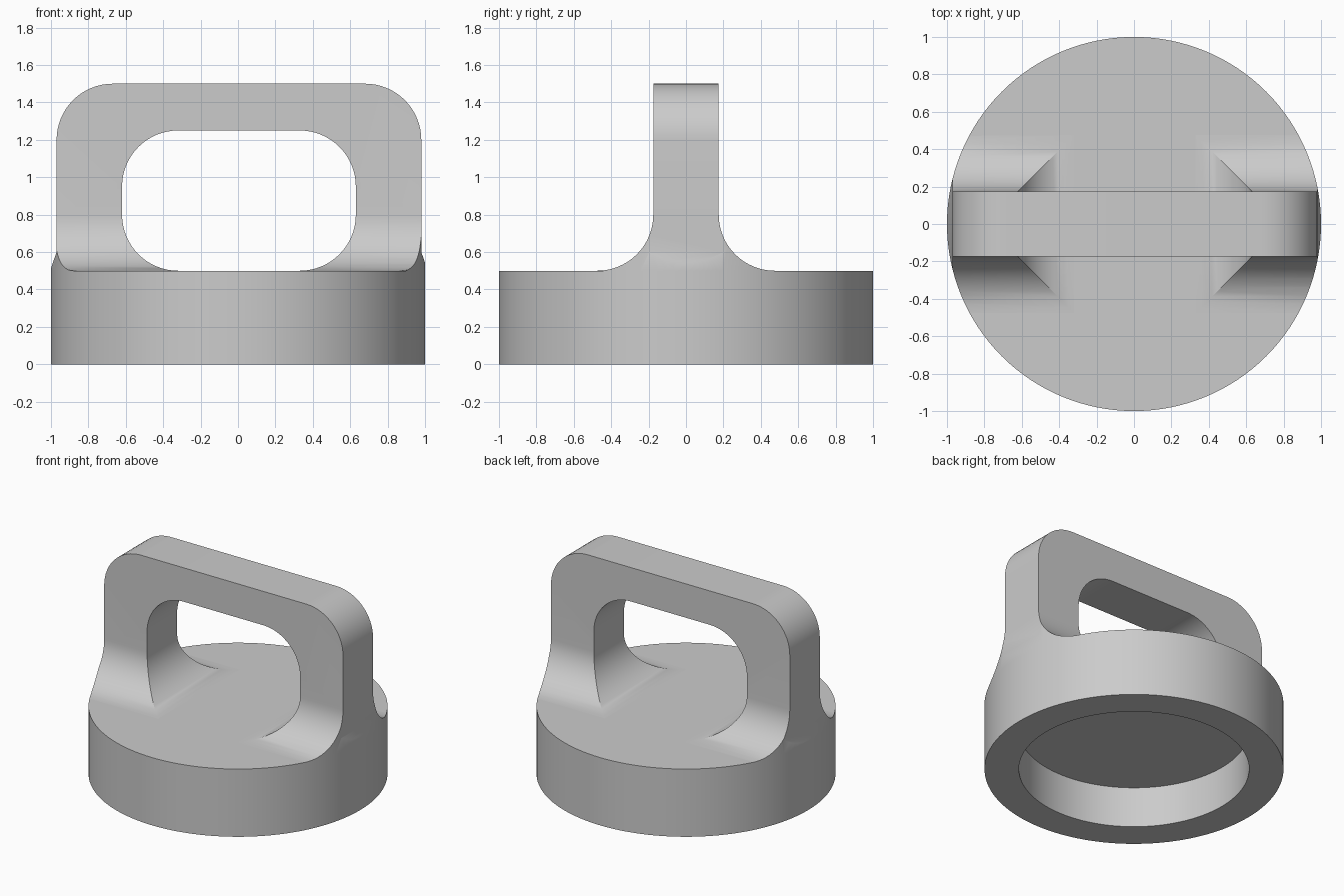
import bpy
import bmesh
from math import sin, cos, pi, radians

cube = bpy.data.objects.get("Cube")
if cube:
    bpy.data.objects.remove(cube, do_unlink=True)

SEG = 128        # sides of the round base
TOP = 0.5        # height of the base
FIL = 0.3        # radius shared by all fillets and corners
THICK = 0.175    # half thickness of the handle
SHIFT = 0.005    # handle sits slightly off centre

grey = bpy.data.materials.new("plain_grey")
grey.use_nodes = True
colour = (0.6, 0.6, 0.6, 1)
grey.diffuse_color = colour
grey.node_tree.nodes["Principled BSDF"].inputs["Base Color"].default_value = colour


def arc(cx, cz, start, end, steps=16):
    angles = [radians(start + (end - start) * i / steps) for i in range(steps + 1)]
    return [(cx + FIL * cos(a), cz + FIL * sin(a)) for a in angles]


def flip(points):
    return [(-a, b) for a, b in reversed(points)]


def finish(name, bm):
    bmesh.ops.recalc_face_normals(bm, faces=bm.faces)
    mesh = bpy.data.meshes.new(name)
    bm.to_mesh(mesh)
    bm.free()
    mesh.materials.append(grey)
    obj = bpy.data.objects.new(name, mesh)
    bpy.context.collection.objects.link(obj)
    return obj


def prism(name, points, place, direction):
    """Extrude a flat outline; place maps each outline point into space."""
    bm = bmesh.new()
    face = bm.faces.new([bm.verts.new(place(a, b)) for a, b in points])
    new = bmesh.ops.extrude_face_region(bm, geom=[face])["geom"]
    verts = [g for g in new if isinstance(g, bmesh.types.BMVert)]
    bmesh.ops.translate(bm, verts=verts, vec=direction)
    return finish(name, bm)


def shade(obj):
    bpy.ops.object.select_all(action="DESELECT")
    obj.select_set(True)
    bpy.context.view_layer.objects.active = obj
    bpy.ops.object.shade_smooth_by_angle(angle=radians(25))


def circle(radius):
    return [(radius * cos(2 * pi * i / SEG), radius * sin(2 * pi * i / SEG))
            for i in range(SEG)]


# Round base with a recess underneath: closed rings joined in sequence
bm = bmesh.new()
rings = [[bm.verts.new((x, y, z)) for x, y in circle(r)]
         for r, z in [(1, TOP), (1, 0), (0.77, 0), (0.77, 0.3)]]
for upper, lower in zip(rings, rings[1:]):
    for i in range(SEG):
        j = (i + 1) % SEG
        bm.faces.new((upper[i], upper[j], lower[j], lower[i]))
bm.faces.new(rings[0])
bm.faces.new(rings[-1])
base = finish("base", bm)
shade(base)

# Handle arch seen from the front, with rounded corners and flared inner feet
outer = [(1.01, TOP), (0.975, 0.6)] + arc(0.675, 1.2, 0, 90)
inner = arc(0.325, 0.95, 90, 0) + arc(0.325, TOP + FIL, 0, -90)
outline = outer + flip(outer) + flip(inner) + inner
handle = prism("handle", outline, lambda x, z: (x + SHIFT, -0.7, z), (0, 1.4, 0))

# Side outline: thin upright slab that flares into the base
half = [(THICK + FIL, 0.3)] + arc(THICK + FIL, TOP + FIL, 270, 180) + [(THICK, 1.7)]
flare = prism("flare_helper", half + flip(half), lambda y, z: (-1.3, y, z), (2.6, 0, 0))

# Round boundary that trims the feet flush with the base wall
rim = prism("rim_helper", circle(1), lambda x, y: (x, y, 0.2), (0, 0, 1.6))

for helper in (flare, rim):
    helper.hide_render = True
    mod = handle.modifiers.new("trim", "BOOLEAN")
    mod.operation = "INTERSECT"
    mod.solver = "EXACT"
    mod.object = helper
    bpy.context.view_layer.objects.active = handle
    bpy.ops.object.modifier_apply(modifier=mod.name)
    bpy.data.objects.remove(helper, do_unlink=True)

# Drop the hidden undersides of the feet
bm = bmesh.new()
bm.from_mesh(handle.data)
bmesh.ops.remove_doubles(bm, verts=bm.verts, dist=0.0002)
hidden = [f for f in bm.faces if all(v.co.z < TOP + 0.001 for v in f.verts)]
bmesh.ops.delete(bm, geom=hidden, context="FACES")
bm.to_mesh(handle.data)
bm.free()
shade(handle)
